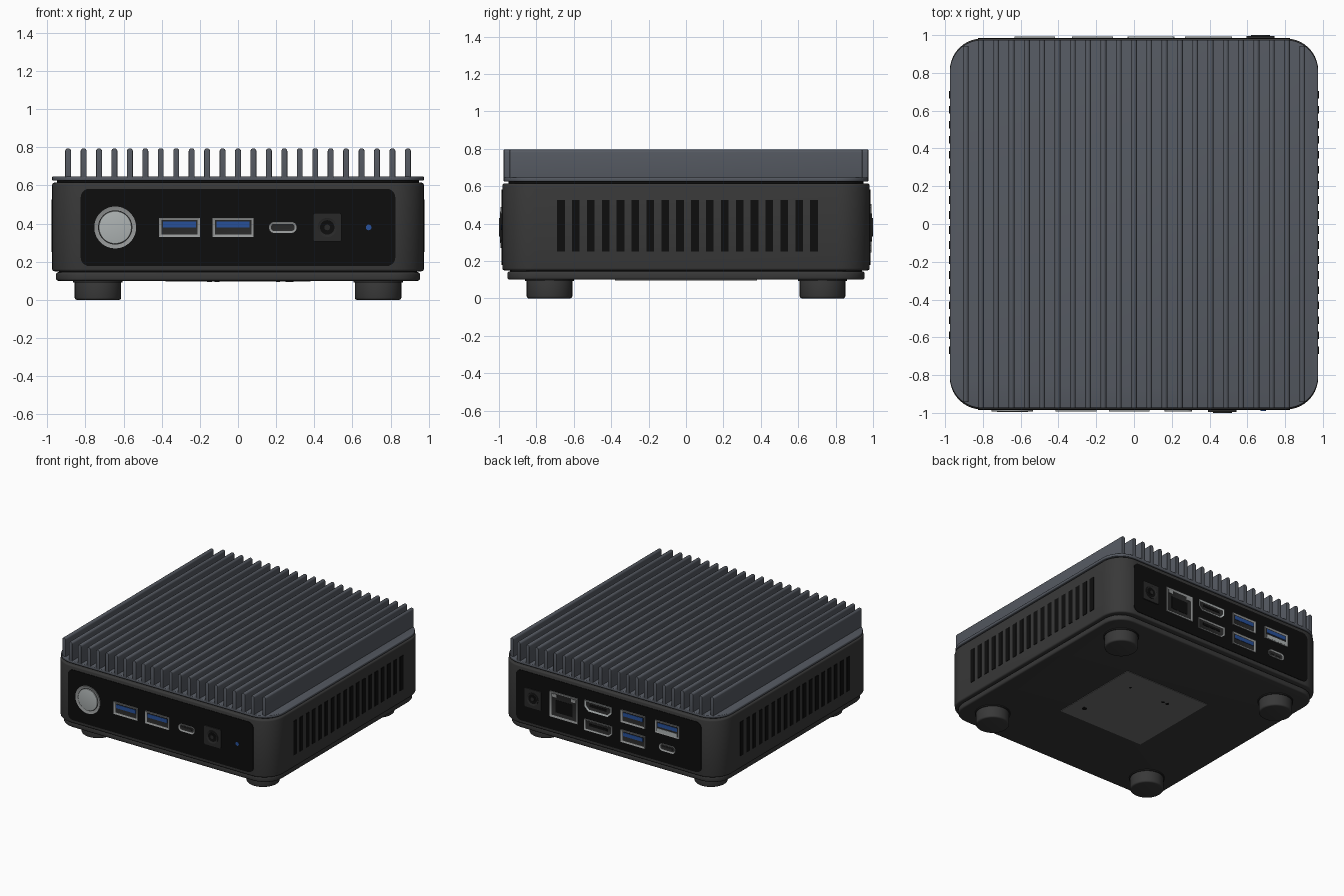
import bpy, bmesh, math
from mathutils import Vector

cube = bpy.data.objects.get("Cube")
if cube:
    bpy.data.objects.remove(cube, do_unlink=True)


def material(name, r, g, b):
    m = bpy.data.materials.new(name)
    m.use_nodes = True
    m.diffuse_color = (r, g, b, 1)
    m.node_tree.nodes["Principled BSDF"].inputs["Base Color"].default_value = (r, g, b, 1)
    return m


SLATE = material("slate metal", 0.09, 0.1, 0.12)
CHARCOAL = material("charcoal plastic", 0.04, 0.04, 0.04)
BLACK = material("black panel", 0.004, 0.004, 0.004)
DARK = material("dark grey", 0.022, 0.022, 0.022)
STEEL = material("steel", 0.3, 0.31, 0.31)
SILVER = material("silver", 0.42, 0.45, 0.45)
BLUE = material("blue", 0.02, 0.08, 0.32)
GREY = material("grey plate", 0.16, 0.16, 0.16)


def rounded(w, h, r, cx=0, cy=0, steps=6):
    """Outline of a rounded rectangle."""
    pts = []
    for k, (sx, sy) in enumerate([(1, 1), (-1, 1), (-1, -1), (1, -1)]):
        for i in range(steps + 1):
            a = math.pi / 2 * (k + i / steps)
            pts.append((cx + sx * (w / 2 - r) + r * math.cos(a),
                        cy + sy * (h / 2 - r) + r * math.sin(a)))
    return pts


def rect(w, h, cx=0, cy=0):
    return [(cx + sx * w / 2, cy + sy * h / 2) for sx, sy in [(1, 1), (-1, 1), (-1, -1), (1, -1)]]


def circle(r, cx=0, cy=0, n=32):
    return [(cx + r * math.cos(2 * math.pi * i / n), cy + r * math.sin(2 * math.pi * i / n))
            for i in range(n)]


def prism(name, outline, axis, lo, hi, mat, bevel=0, rim=0, depth=0, inner=None):
    """Extrude an outline from lo to hi; optionally sink the hi end inside a rim."""
    place = {"x": lambda u, v, t: (t, u, v),
             "y": lambda u, v, t: (u, t, v),
             "z": lambda u, v, t: (u, v, t)}[axis]
    bm = bmesh.new()
    a = [bm.verts.new(place(u, v, lo)) for u, v in outline]
    b = [bm.verts.new(place(u, v, hi)) for u, v in outline]
    n = len(a)
    ends = [bm.faces.new(a), bm.faces.new(b)]
    for i in range(n):
        j = (i + 1) % n
        bm.faces.new((a[i], a[j], b[j], b[i]))
    bmesh.ops.recalc_face_normals(bm, faces=bm.faces)
    if rim:
        bmesh.ops.inset_individual(bm, faces=[ends[1]], thickness=rim, use_even_offset=True)
        back = -1 if hi > lo else 1
        bmesh.ops.translate(bm, verts=ends[1].verts, vec=Vector(place(0, 0, back * depth)))
        ends[1].material_index = 1
    if bevel:
        edges = {e for f in ends for e in f.edges}
        bmesh.ops.bevel(bm, geom=list(edges), offset=bevel, segments=3, profile=0.5, affect="EDGES")
    me = bpy.data.meshes.new(name)
    bm.to_mesh(me)
    bm.free()
    me.materials.append(mat)
    if inner:
        me.materials.append(inner)
    me.shade_smooth()
    me.set_sharp_from_angle(angle=math.radians(35))
    ob = bpy.data.objects.new(name, me)
    bpy.context.collection.objects.link(ob)
    return ob


HX, HY, R = 0.975, 0.982, 0.17

# Case: bottom tray, main shell, shadow gap, heat sink base
prism("bottom_tray", rounded(1.91, 1.91, 0.15), "z", 0.1, 0.145, CHARCOAL, 0.012)
prism("tray_gap", rounded(1.88, 1.88, 0.14), "z", 0.13, 0.17, DARK)
prism("shell", rounded(2 * HX, 2 * HY, R, steps=10), "z", 0.15, 0.615, CHARCOAL, 0.012)
prism("shadow_gap", rounded(1.9, 1.9, 0.14), "z", 0.6, 0.63, BLACK)
prism("heat_sink_base", rounded(2 * HX, 1.95, R, steps=10), "z", 0.625, 0.647, SLATE, 0.006)

# Cooling fins, shortened at the rounded corners
for i in range(-11, 12):
    x = i * 0.081
    d = max(0, abs(x) + 0.014 - (HX - R))
    end = 0.975 - R + math.sqrt(R * R - d * d)
    prism("fin", rounded(0.031, 0.165, 0.0145, x, 0.7125, steps=4), "y", -end, end, SLATE, 0.003)

# Side vents
for side in (-1, 1):
    for i in range(18):
        y = 0.008 + (i - 8.5) * 0.0796
        prism("side_vent", rect(0.041, 0.275, y, 0.388), "x", side * 0.97, side * 0.979, BLACK)

# Feet
for sx in (-1, 1):
    for sy in (-1, 1):
        prism("foot", circle(0.122, sx * 0.735, sy * 0.73), "z", 0.11, 0.0, CHARCOAL, 0.012)
        prism("foot_collar", circle(0.13, sx * 0.735, sy * 0.73), "z", 0.105, 0.092, DARK)

# Underside plate with small holes
prism("underside_plate", rect(0.76, 0.76), "z", 0.105, 0.096, GREY)
for x, y, r in [(0.27, -0.24, 0.02), (0.21, 0.21, 0.01), (-0.11, 0.2, 0.013), (-0.15, 0.2, 0.013)]:
    prism("plate_hole", circle(r, x, y, 12), "z", 0.1, 0.095, BLACK)


# Port builders; s is -1 on the front and 1 on the back
def socket(name, outline, s, rim=0.012, mat=STEEL, inner=DARK):
    prism(name, outline, "y", s * 0.975, s * 0.993, mat, rim=rim, depth=0.006, inner=inner)


def usb_port(x, z, s):
    socket("usb_port", rect(0.215, 0.1, x, z), s)
    prism("usb_tongue", rect(0.175, 0.03, x, z + 0.015), "y", s * 0.98, s * 0.99, BLUE)


def usb_c_port(x, z, s):
    socket("small_port", rounded(0.145, 0.058, 0.028, x, z), s, 0.01)
    prism("small_port_tongue", rounded(0.09, 0.014, 0.006, x, z), "y", s * 0.98, s * 0.989, DARK)


def power_jack(x, z, s):
    prism("power_jack", rounded(0.15, 0.15, 0.012, x, z), "y", s * 0.975, s * 0.994, DARK)
    prism("jack_ring", circle(0.05, x, z), "y", s * 0.98, s * 1.0, DARK,
          rim=0.012, depth=0.005, inner=BLACK)
    prism("jack_pin", circle(0.015, x, z, 16), "y", s * 0.98, s * 0.998, DARK)


for s in (-1, 1):
    prism("port_panel", rounded(1.65, 0.405, 0.045, 0, 0.38), "y", s * 0.97, s * 0.986, BLACK)

# Front ports
prism("power_button_ring", circle(0.11, -0.644, 0.38, 48), "y", -0.975, -0.993, STEEL,
      rim=0.02, depth=0.006, inner=DARK)
prism("power_button", circle(0.086, -0.644, 0.38, 48), "y", -0.975, -0.994, SILVER, 0.004)
for x in (-0.307, -0.026):
    usb_port(x, 0.38, -1)
usb_c_port(0.235, 0.38, -1)
power_jack(0.468, 0.38, -1)
prism("status_light", circle(0.015, 0.685, 0.38, 16), "y", -0.98, -0.989, BLUE)

# Back ports
power_jack(0.67, 0.38, 1)
socket("network_port", rect(0.25, 0.205, 0.395, 0.385), 1, 0.014)
for x in (0.31, 0.48):
    prism("network_light", rect(0.04, 0.025, x, 0.458), "y", 0.98, 0.991, STEEL)
prism("network_contacts", rect(0.15, 0.1, 0.395, 0.375), "y", 0.98, 0.989, BLACK)

video = [(-1, 1), (1, 1), (1, -0.2), (0.72, -1), (-0.72, -1), (-1, -0.2)]
socket("video_port_upper", [(0.09 + u * 0.12, 0.455 + v * 0.042) for u, v in video], 1, 0.012, SILVER)
prism("video_tongue_upper", rect(0.15, 0.02, 0.09, 0.46), "y", 0.98, 0.99, BLACK)
display = [(-1, 1), (1, 1), (1, -1), (-0.75, -1), (-1, -0.4)]
socket("video_port_lower", [(0.09 + u * 0.125, 0.3 + v * 0.045) for u, v in display], 1, 0.01)
prism("video_tongue_lower", rect(0.16, 0.02, 0.09, 0.305), "y", 0.98, 0.99, BLACK)

for x, z in [(-0.22, 0.455), (-0.22, 0.295), (-0.525, 0.455)]:
    usb_port(x, z, 1)
prism("usb_lower_plate", rect(0.18, 0.028, -0.525, 0.427), "y", 0.98, 0.99, SILVER)
usb_c_port(-0.525, 0.3, 1)
